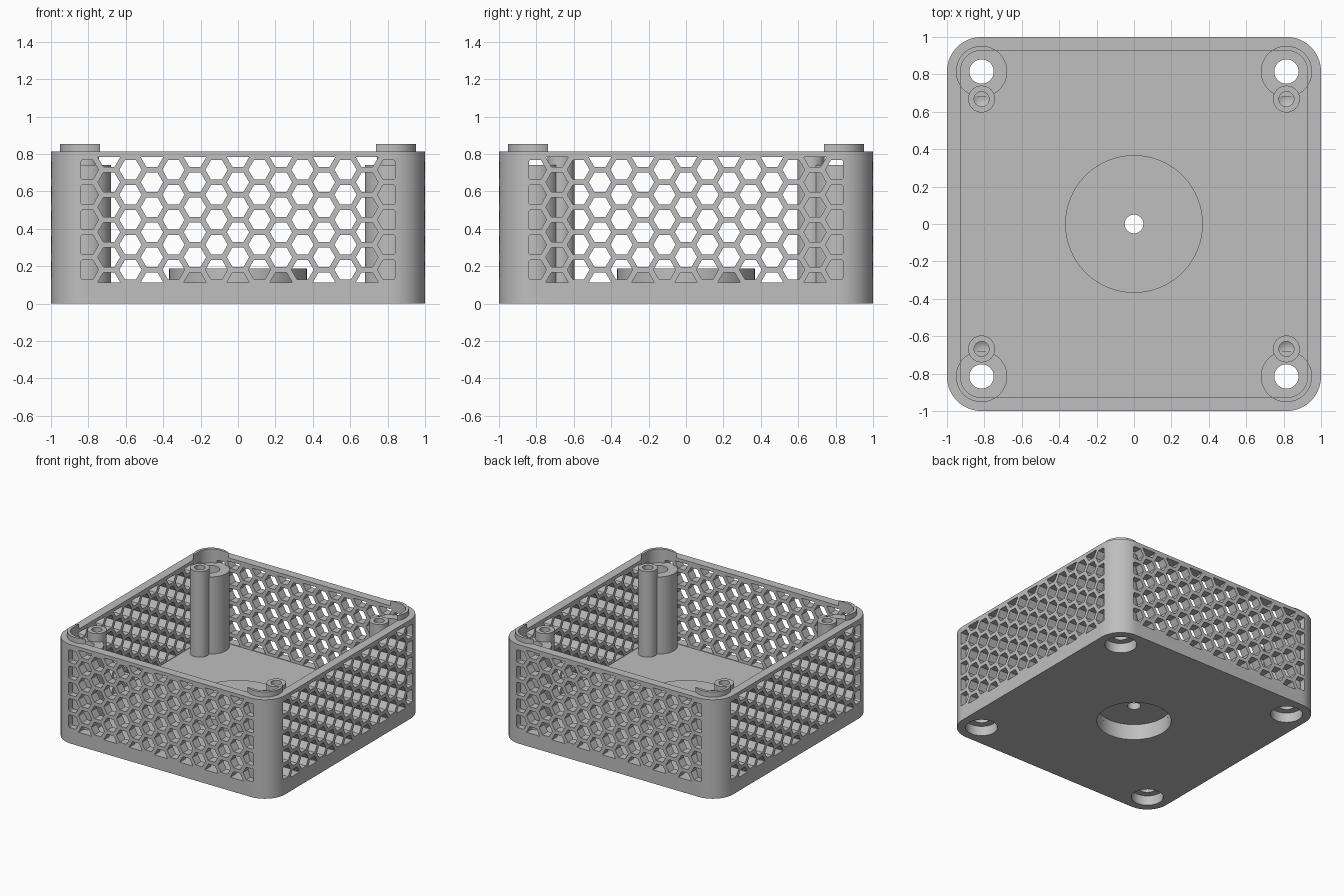
import bpy, bmesh, math
from mathutils import Vector, Matrix

cube = bpy.data.objects.get("Cube")
if cube:
    bpy.data.objects.remove(cube, do_unlink=True)

grey = bpy.data.materials.new("plain grey")
grey.use_nodes = True
GREY = (0.52, 0.52, 0.52, 1)
grey.diffuse_color = GREY
grey.node_tree.nodes["Principled BSDF"].inputs["Base Color"].default_value = GREY

# Main dimensions
WALL_TOP, CAP_TOP, FLOOR = 0.813, 0.855, 0.108
CORNER = 0.815            # corner axis of posts and rounded corners
OUT_R, IN_R, POST_R = 0.185, 0.113, 0.137
BORE_R, BOSS_R, RECESS_R = 0.065, 0.368, 0.28
SCREW_Y = 0.668
CORNERS = [(sx * CORNER, sy * CORNER) for sx in (-1, 1) for sy in (-1, 1)]


def make(name, bm):
    bmesh.ops.recalc_face_normals(bm, faces=bm.faces)
    me = bpy.data.meshes.new(name)
    bm.to_mesh(me)
    bm.free()
    me.materials.append(grey)
    ob = bpy.data.objects.new(name, me)
    bpy.context.collection.objects.link(ob)
    return ob


def activate(ob):
    bpy.ops.object.select_all(action='DESELECT')
    ob.select_set(True)
    bpy.context.view_layer.objects.active = ob


def boolean(ob, other, op):
    """Apply a boolean and throw the helper away."""
    other.hide_render = True
    mod = ob.modifiers.new("cut", 'BOOLEAN')
    mod.operation, mod.solver, mod.object = op, 'EXACT', other
    activate(ob)
    bpy.ops.object.modifier_apply(modifier=mod.name)
    bpy.data.objects.remove(other, do_unlink=True)


def extrude(bm, faces, vec):
    res = bmesh.ops.extrude_face_region(bm, geom=faces, use_keep_orig=True)
    bmesh.ops.translate(bm, vec=vec, verts=[g for g in res["geom"] if isinstance(g, bmesh.types.BMVert)])


def rounded_prism(name, radius, z0, z1, seg=16):
    """Square prism with rounded corners about the corner axes."""
    bm = bmesh.new()
    pts = []
    for q, (sx, sy) in enumerate([(1, 1), (-1, 1), (-1, -1), (1, -1)]):
        for i in range(seg + 1):
            a = math.pi / 2 * (q + i / seg)
            pts.append((sx * CORNER + radius * math.cos(a), sy * CORNER + radius * math.sin(a), z0))
    face = bm.faces.new([bm.verts.new(p) for p in pts])
    extrude(bm, [face], (0, 0, z1 - z0))
    return make(name, bm)


def lathe(name, profile, centres, seg=48):
    """Closed (radius, z) profile spun about each centre."""
    bm = bmesh.new()
    for cx, cy in centres:
        rings = []
        for r, z in profile:
            if r == 0:
                rings.append([bm.verts.new((cx, cy, z))] * seg)
            else:
                rings.append([bm.verts.new((cx + r * math.cos(2 * math.pi * i / seg),
                                            cy + r * math.sin(2 * math.pi * i / seg), z)) for i in range(seg)])
        for a, b in zip(rings, rings[1:] + rings[:1]):
            for i in range(seg):
                j = (i + 1) % seg
                quad = list(dict.fromkeys((a[i], a[j], b[j], b[i])))
                if len(quad) > 2:
                    bm.faces.new(quad)
    return make(name, bm)


def hex_cutter(name, turn):
    """Honeycomb of prisms clipped to a rectangle, passing through two opposite walls."""
    bm = bmesh.new()
    dx, pitch, r = 0.115, 0.1335, 0.0595
    x_lim, z_lo, z_hi = 0.84, 0.112, 0.785
    for col in range(-7, 8):
        for row in range(6 - col % 2):
            cz = 0.115 + pitch * (row + 0.5 * (col % 2))
            bm.faces.new([bm.verts.new((col * dx + r * math.cos(k * math.pi / 3), -1.2,
                                        cz + r * math.sin(k * math.pi / 3))) for k in range(6)])
    for co, no in (((x_lim, 0, 0), (1, 0, 0)), ((-x_lim, 0, 0), (-1, 0, 0)),
                   ((0, 0, z_hi), (0, 0, 1)), ((0, 0, z_lo), (0, 0, -1))):
        bmesh.ops.bisect_plane(bm, geom=bm.verts[:] + bm.edges[:] + bm.faces[:],
                               plane_co=co, plane_no=no, clear_outer=True)
    extrude(bm, bm.faces[:], (0, 2.4, 0))
    bm.transform(Matrix.Rotation(turn, 4, 'Z'))
    return make(name, bm)


def disc(r, z0, z1):
    return [(0, z0), (r, z0), (r, z1), (0, z1)]


# Case: rounded box with raised corner lips, hollowed out
case = rounded_prism("vented_case", OUT_R, 0, WALL_TOP)
boolean(case, lathe("lip_discs", disc(POST_R, 0.79, CAP_TOP), CORNERS), 'UNION')
boolean(case, rounded_prism("cavity", IN_R, FLOOR, 1.1), 'DIFFERENCE')

# Honeycomb vents in all four walls
for turn in (0, math.pi / 2):
    boolean(case, hex_cutter("vents", turn), 'DIFFERENCE')

# Counterbored corner holes and the central recess in the floor
counterbore = [(0, -0.1), (0.12, -0.1), (0.12, 0.08), (BORE_R, 0.08), (BORE_R, 0.3), (0, 0.3)]
boolean(case, lathe("counterbores", counterbore, CORNERS), 'DIFFERENCE')
boolean(case, lathe("recess", disc(RECESS_R, -0.1, 0.3), [(0, 0)]), 'DIFFERENCE')

# Central boss over the recess, with a small through hole
boss = lathe("floor_boss", [(0.05, 0.13), (0.05, 0.187), (BOSS_R, 0.187), (BOSS_R, 0.1),
                            (RECESS_R, 0.1), (RECESS_R, 0.13)], [(0, 0)], 64)

# Hollow corner posts, notched where the screw holes run past them
screws = [(x, math.copysign(SCREW_Y, y)) for x, y in CORNERS]
posts = lathe("corner_posts", [(BORE_R, 0.1), (POST_R, 0.1), (POST_R, 0.742), (BORE_R, 0.742)], CORNERS)
boolean(posts, lathe("screw_bores", disc(0.042, 0.4, 1), screws), 'DIFFERENCE')

# Slim screw posts with blind, drill-tipped holes
screw_posts = lathe("screw_posts", [(0, 0.375), (0.04, 0.4), (0.04, 0.812), (0.072, 0.812),
                                    (0.072, 0.1), (0, 0.1)], screws, 32)

for ob in (case, boss, posts, screw_posts):
    activate(ob)
    bpy.ops.object.shade_smooth_by_angle(angle=math.radians(25))
